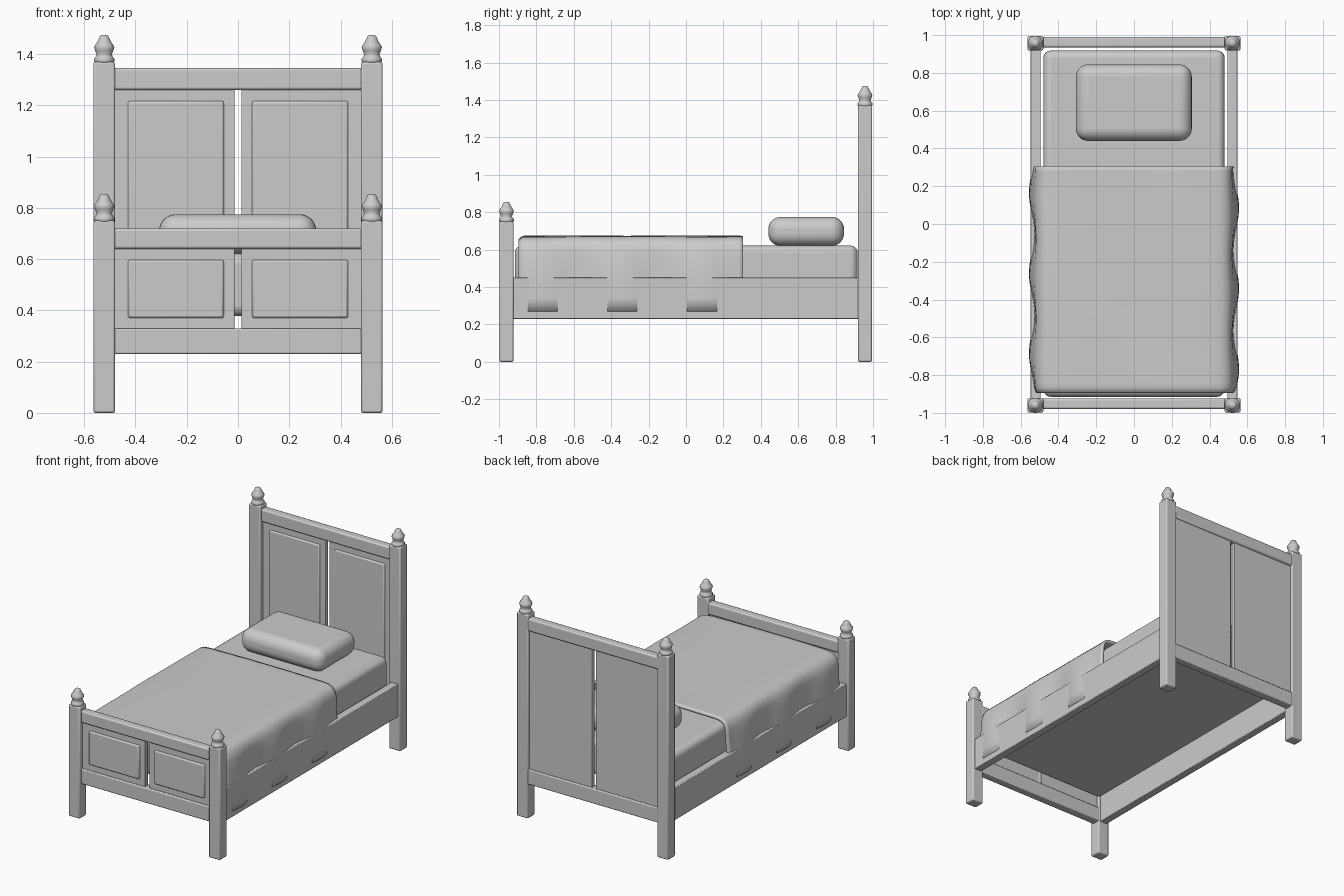
import bpy, bmesh, math

if "Cube" in bpy.data.objects:
    bpy.data.objects.remove(bpy.data.objects["Cube"])

def finish(ob, angle=35):
    bpy.ops.object.select_all(action='DESELECT')
    ob.select_set(True)
    bpy.context.view_layer.objects.active = ob
    bpy.ops.object.shade_smooth_by_angle(angle=math.radians(angle))
    return ob

def from_bmesh(name, bm):
    me = bpy.data.meshes.new(name)
    bm.to_mesh(me)
    bm.free()
    ob = bpy.data.objects.new(name, me)
    bpy.context.collection.objects.link(ob)
    return ob

def box(name, x, y, z, bevel=0.006, segs=2):
    """Bevelled box given by (min, max) on each axis."""
    bm = bmesh.new()
    bmesh.ops.create_cube(bm, size=1)
    for v in bm.verts:
        v.co = [(r[0] + r[1]) / 2 + c * (r[1] - r[0]) for c, r in zip(v.co, (x, y, z))]
    ob = from_bmesh(name, bm)
    m = ob.modifiers.new("bevel", 'BEVEL')
    m.width, m.segments = bevel, segs
    return finish(ob)

def lathe(name, profile, loc, n=12):
    bm = bmesh.new()
    rings = [[bm.verts.new((loc[0] + r * math.cos(2 * math.pi * (k + .5) / n),
                            loc[1] + r * math.sin(2 * math.pi * (k + .5) / n),
                            loc[2] + z)) for k in range(n)] for r, z in profile]
    for a, b in zip(rings, rings[1:]):
        for k in range(n):
            bm.faces.new((a[k], a[(k + 1) % n], b[(k + 1) % n], b[k]))
    bm.faces.new(rings[0][::-1])
    bm.faces.new(rings[-1])
    return finish(from_bmesh(name, bm), 50)

FINIAL = [(.036, -.005), (.041, .002), (.041, .012), (.034, .02), (.031, .028), (.036, .042),
          (.041, .055), (.038, .064), (.028, .077), (.022, .09), (.017, .1), (.008, .105)]

# Posts with turned finials
for end, yc, top in (("head", .957, 1.37), ("foot", -.96, .75)):
    for side, s in (("left", -1), ("right", 1)):
        xc = s * .522
        box(f"{end}_post_{side}", (xc - .042, xc + .042), (yc - .038, yc + .038), (0, top), .008)
        lathe(f"{end}_finial_{side}", FINIAL, (xc, yc, top))

# Headboard and footboard: rails, panels and raised fields on the front
for end, yc, low, high in (("head", .963, 1.26, 1.345), ("foot", -.952, .64, .72)):
    box(f"{end}_top_rail", (-.49, .49), (yc - .028, yc + .028), (low, high), .01)
    box(f"{end}_bottom_rail", (-.49, .49), (yc - .028, yc + .028), (.23, .33), .006)
    for side, s in (("left", -1), ("right", 1)):
        xs = sorted((s * .014, s * .485))
        box(f"{end}_panel_{side}", xs, (yc - .013, yc + .015), (.32, low + .005), .003)
        xf = sorted((s * .055, s * .43))
        box(f"{end}_panel_field_{side}", xf, (yc - .023, yc), (.37, low - .043), .009)

# Side rails
for side, s in (("left", -1), ("right", 1)):
    box(f"side_rail_{side}", sorted((s * .495, s * .548)), (-.925, .925), (.23, .45), .004)

# Mattress and pillow
box("mattress", (-.48, .48), (-.915, .918), (.378, .622), .04, 5)
box("pillow", (-.308, .306), (.44, .845), (.62, .775), .066, 7)

# Draped blanket: flat top, rounded shoulders, sides that ripple more toward the hem
HALF = [(0, .672), (.15, .673), (.3, .673), (.42, .672), (.465, .668), (.492, .656), (.512, .635),
        (.524, .6), (.53, .55), (.536, .48), (.541, .41), (.543, .34), (.543, .27)]
section = [(-x, z) for x, z in HALF[:0:-1]] + HALF
ROWS = 48
ys = [-.895, -.89, -.88, -.865] + [-.84 + 1.145 * j / ROWS for j in range(ROWS + 1)]
bm = bmesh.new()
grid = []
for y in ys:
    t = max(0, (-.865 - y) / .03)
    row = []
    for x, z in section:
        drop = min(1, max(0, (.672 - z) / .3))
        s = math.copysign(1, x)
        ripple = .013 * min(1, drop * 1.6) * math.cos(2 * math.pi * (y + .39 - .05 * drop - .08 * (s < 0)) / .425)
        puff = .002 * math.sin(7 * x + 5 * y) * (1 - drop)
        row.append(bm.verts.new((x + s * (ripple - .01 * t * t) * (abs(x) > .4),
                                 y, z + puff - .018 * t * t * (1 - drop))))
    grid.append(row)
for a, b in zip(grid, grid[1:]):
    for i in range(len(section) - 1):
        bm.faces.new((a[i], a[i + 1], b[i + 1], b[i]))
blanket = from_bmesh("blanket", bm)
m = blanket.modifiers.new("thickness", 'SOLIDIFY')
m.thickness, m.offset = .018, -1
finish(blanket, 60)
